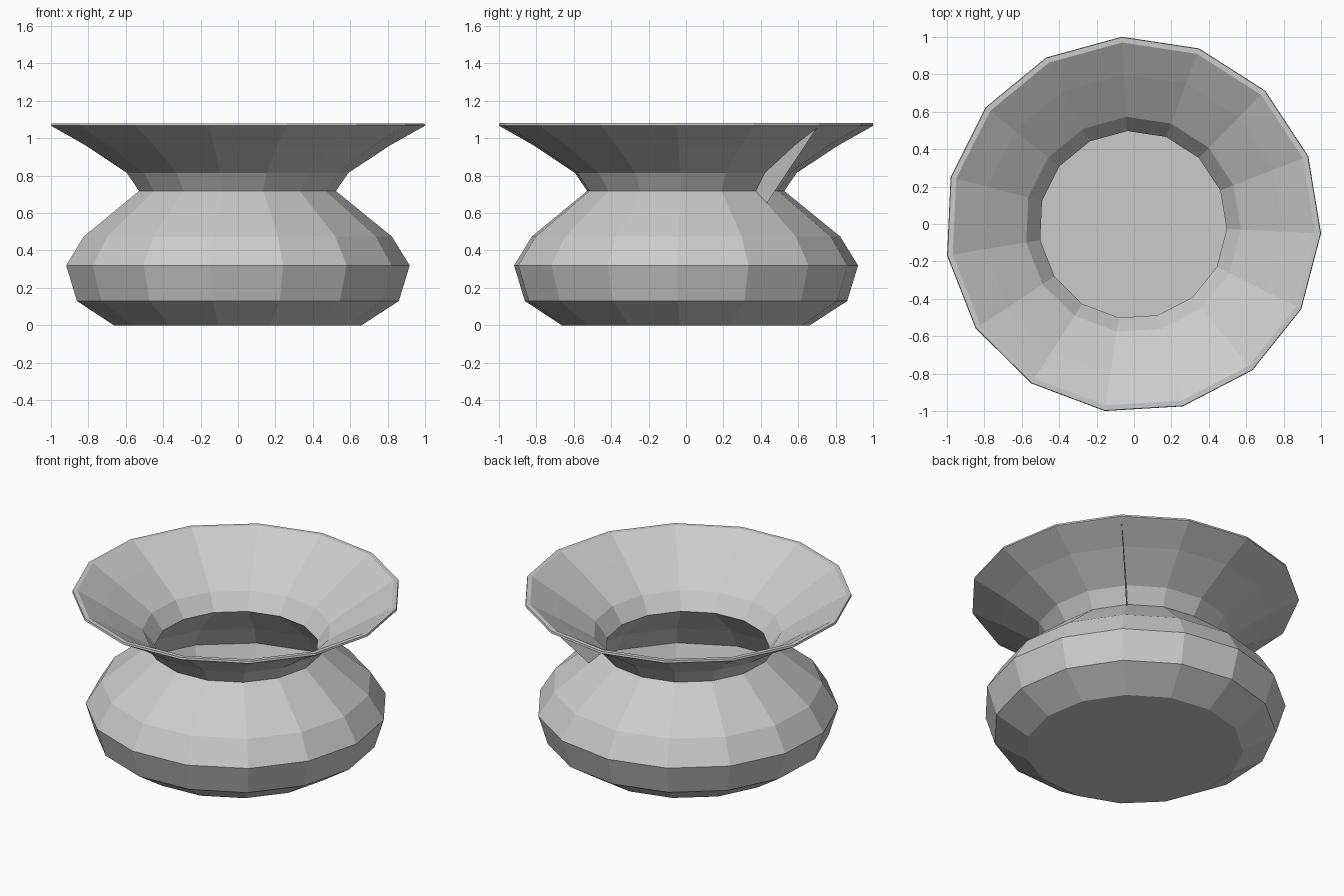
import bpy
import bmesh
from math import cos, sin, radians

cube = bpy.data.objects.get("Cube")
if cube:
    bpy.data.objects.remove(cube, do_unlink=True)

SIDES = 15
START = radians(45.4)
STEP = radians(360 / SIDES)
CENTRE = (-0.006, -0.004)

grey = bpy.data.materials.new("plain grey")
grey.use_nodes = True
colour = (0.6, 0.6, 0.6, 1)
grey.diffuse_color = colour
grey.node_tree.nodes["Principled BSDF"].inputs["Base Color"].default_value = colour


def spin_point(r, z, k):
    a = START + STEP * k
    return (CENTRE[0] + r * cos(a), CENTRE[1] + r * sin(a), z)


def finish(name, bm):
    mesh = bpy.data.meshes.new(name)
    bm.to_mesh(mesh)
    bm.free()
    mesh.materials.append(grey)
    obj = bpy.data.objects.new(name, mesh)
    bpy.context.collection.objects.link(obj)
    return obj


# Vessel wall: outer profile from base to rim, then inner profile back to the floor
outer = [(0.667, 0.0), (0.867, 0.13), (0.925, 0.32), (0.829, 0.475),
         (0.53, 0.718), (0.597, 0.815), (0.82, 0.962), (0.995, 1.06)]
lip = [(1.007, 1.067), (1.004, 1.08), (0.976, 1.08)]
inner = [(0.805, 0.975), (0.578, 0.824), (0.502, 0.718),
         (0.81, 0.46), (0.902, 0.32), (0.847, 0.142), (0.66, 0.02)]

bm = bmesh.new()
rings = [[bm.verts.new(spin_point(r, z, k)) for k in range(SIDES)]
         for r, z in outer + lip + inner]
for low, high in zip(rings, rings[1:]):
    for k in range(SIDES):
        n = (k + 1) % SIDES
        bm.faces.new((low[k], low[n], high[n], high[k]))

# Underside and inside floor
bm.faces.new(rings[0][::-1])
bm.faces.new(rings[-1])
finish("flared_vase", bm)

# Thin web between the shoulder and the flared rim, on one corner
bm = bmesh.new()
web = [(0.61, 0.651), (0.99, 1.058), (0.82, 0.964), (0.595, 0.817), (0.528, 0.72)]
bm.faces.new([bm.verts.new(spin_point(r, z, 0)) for r, z in web])
finish("side_web", bm)
